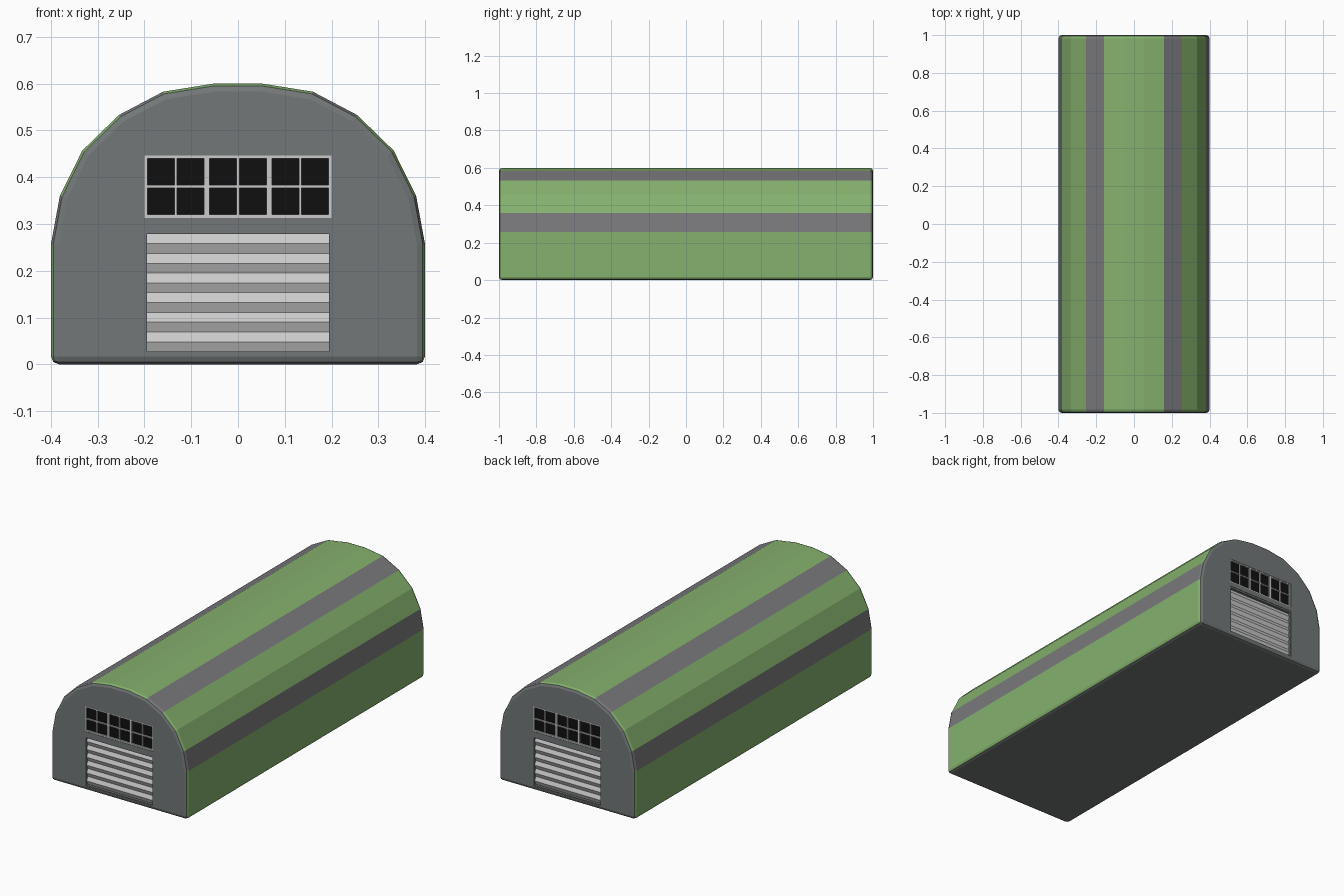
import bpy, bmesh

if "Cube" in bpy.data.objects:
    bpy.data.objects.remove(bpy.data.objects["Cube"])


def material(name, r, g, b):
    m = bpy.data.materials.new(name)
    m.diffuse_color = (r, g, b, 1)
    m.use_nodes = True
    m.node_tree.nodes["Principled BSDF"].inputs["Base Color"].default_value = m.diffuse_color
    return m


WALL = material("wall_grey", 0.17, 0.185, 0.185)
GREEN = material("roof_green", 0.235, 0.44, 0.155)
STRIPE = material("stripe_grey", 0.19, 0.19, 0.20)
LIGHT = material("light_grey", 0.52, 0.52, 0.52)
BLACK = material("pane_black", 0.005, 0.005, 0.005)


def finish(name, bm, mats=()):
    bmesh.ops.recalc_face_normals(bm, faces=bm.faces)
    me = bpy.data.meshes.new(name)
    bm.to_mesh(me)
    bm.free()
    for m in mats:
        me.materials.append(m)
    ob = bpy.data.objects.new(name, me)
    bpy.context.collection.objects.link(ob)
    return ob


def prism(bm, loop_a, loop_b):
    """Closed solid between two matching loops; returns the side faces."""
    a = [bm.verts.new(p) for p in loop_a]
    b = [bm.verts.new(p) for p in loop_b]
    n = len(a)
    bm.faces.new(a)
    bm.faces.new(b[::-1])
    return [bm.faces.new((a[i], b[i], b[(i + 1) % n], a[(i + 1) % n])) for i in range(n)]


def box(bm, x0, x1, y0, y1, z0, z1, s=1):
    """Box on the front end, or turned round to the back end with s = -1."""
    loop = [(x0, z0), (x1, z0), (x1, z1), (x0, z1)]
    prism(bm, [(s * x, s * y0, z) for x, z in loop], [(s * x, s * y1, z) for x, z in loop])


# Arched hull with coloured roof bands
half = [(0.40, 0), (0.40, 0.257), (0.381, 0.36), (0.333, 0.457),
        (0.255, 0.533), (0.16, 0.583), (0.053, 0.60)]
profile = half + [(-x, z) for x, z in reversed(half)]
bands = [1, 2, 1, 1, 2, 1]
bands = bands + [1] + bands[::-1] + [0]
bm = bmesh.new()
sides = prism(bm, [(x, -1, z) for x, z in profile], [(x, 1, z) for x, z in profile])
for face, idx in zip(sides, bands):
    face.material_index = idx
hull = finish("hangar_shell", bm, (WALL, GREEN, STRIPE))
bev = hull.modifiers.new("edge_bevel", 'BEVEL')
bev.width = 0.017
bev.segments = 2
bev.limit_method = 'ANGLE'
bev.angle_limit = 0.8

# Door and window recesses at both ends
DX, DZ0, DZ1 = 0.20, 0.022, 0.288
WX, WZ0, WZ1 = 0.20, 0.313, 0.446
bm = bmesh.new()
for s in (1, -1):
    box(bm, -DX, DX, -1.05, -0.975, DZ0, DZ1, s)
    box(bm, -WX, WX, -1.05, -0.98, WZ0, WZ1, s)
cutter = finish("recess_cutter", bm)
cutter.hide_render = True
cutter.display_type = 'WIRE'
cut = hull.modifiers.new("recesses", 'BOOLEAN')
cut.operation = 'DIFFERENCE'
cut.solver = 'EXACT'
cut.object = cutter

for s, end in ((1, "front"), (-1, "back")):
    # Door surround
    bm = bmesh.new()
    t = 0.005
    for x0 in (-DX, DX - t):
        box(bm, x0, x0 + t, -0.998, -0.972, DZ0, DZ1, s)
    box(bm, -DX + t, DX - t, -0.998, -0.972, DZ1 - 0.009, DZ1, s)
    box(bm, -DX + t, DX - t, -0.998, -0.972, DZ0, DZ0 + t, s)
    finish(end + "_door_frame", bm, (WALL,))

    # Corrugated roller door
    bm = bmesh.new()
    n, z0, z1 = 12, DZ0 + t, DZ1 - 0.009
    zig = [(-0.993 if i % 2 else -0.984, z0 + (z1 - z0) * i / n) for i in range(n + 1)]
    zig += [(-0.972, z1), (-0.972, z0)]
    w = DX - t
    prism(bm, [(-w, s * y, z) for y, z in zig], [(w, s * y, z) for y, z in zig])
    finish(end + "_roller_door", bm, (LIGHT,))

    # Three window frames with cross bars
    bm = bmesh.new()
    fy0, fy1 = -0.998, -0.977
    pitch = 2 * WX / 3
    bottom, top, bar = WZ0 + 0.007, WZ1 - 0.006, 0.006
    mid = (bottom + top) / 2
    box(bm, -WX, WX, fy0, fy1, WZ0, bottom, s)
    box(bm, -WX, WX, fy0, fy1, top, WZ1, s)
    for i in range(3):
        x0 = -WX + i * pitch
        x1 = x0 + pitch
        xm = (x0 + x1) / 2
        box(bm, x0, x0 + bar, fy0, fy1, bottom, top, s)
        box(bm, x1 - bar, x1, fy0, fy1, bottom, top, s)
        box(bm, xm - bar / 2, xm + bar / 2, fy0, fy1, bottom, top, s)
        for a, b in ((x0 + bar, xm - bar / 2), (xm + bar / 2, x1 - bar)):
            box(bm, a, b, fy0, fy1, mid - bar / 2, mid + bar / 2, s)
    finish(end + "_window_frames", bm, (LIGHT,))

    # Dark glass behind the bars
    bm = bmesh.new()
    box(bm, -WX, WX, -0.990, -0.977, WZ0, WZ1, s)
    finish(end + "_window_glass", bm, (BLACK,))
